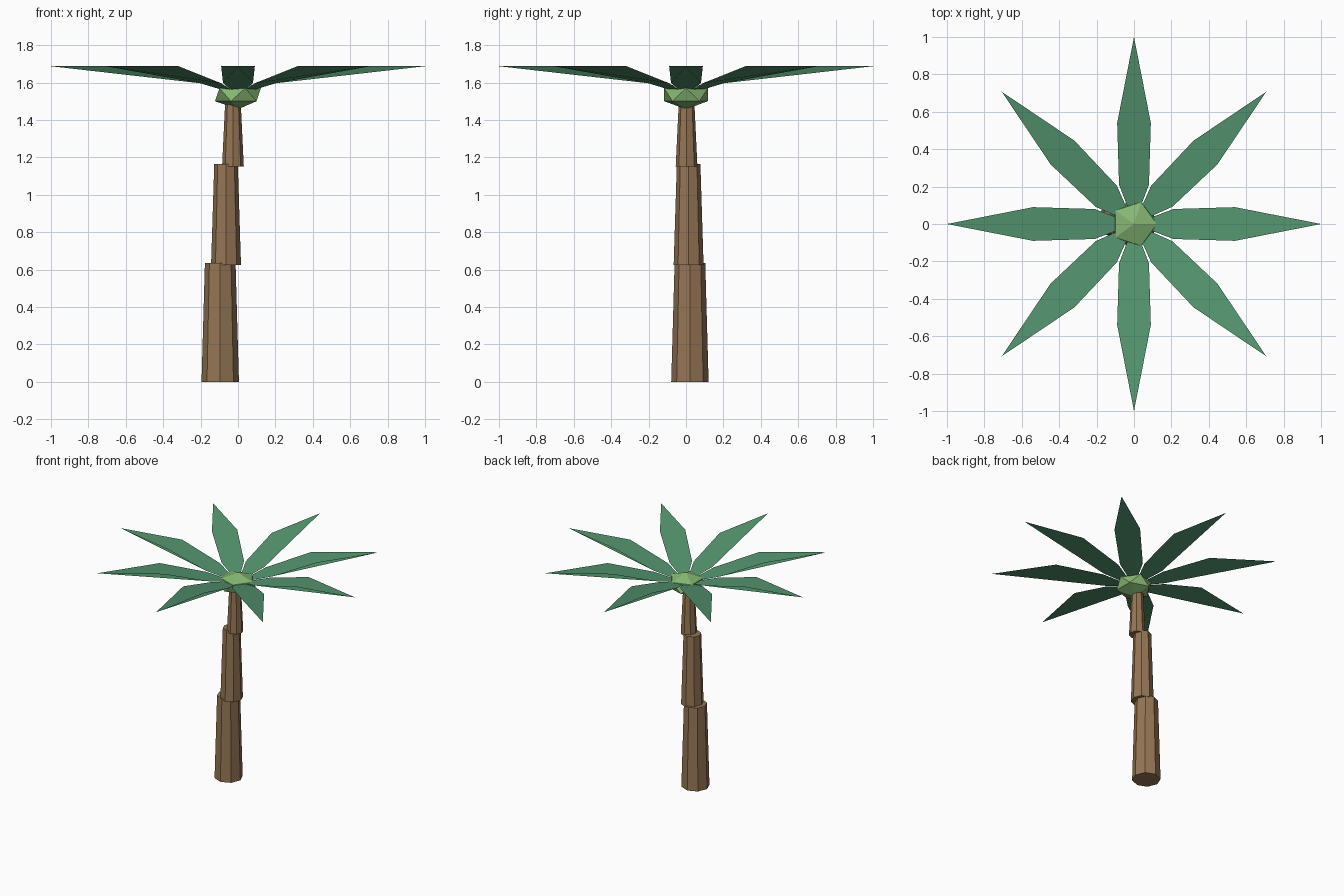
import bpy, bmesh, math
from mathutils import Matrix, Vector

cube = bpy.data.objects.get("Cube")
if cube:
    bpy.data.objects.remove(cube, do_unlink=True)


def material(name, rgb):
    mat = bpy.data.materials.new(name)
    mat.use_nodes = True
    mat.diffuse_color = (*rgb, 1)
    mat.node_tree.nodes["Principled BSDF"].inputs["Base Color"].default_value = (*rgb, 1)
    return mat


bark = material("bark_brown", (0.30, 0.18, 0.09))
leaf_green = material("leaf_green", (0.09, 0.30, 0.16))
crown_green = material("crown_light_green", (0.24, 0.48, 0.17))


def add_object(name, bm, mat):
    mesh = bpy.data.meshes.new(name)
    bm.to_mesh(mesh)
    bm.free()
    mesh.materials.append(mat)
    obj = bpy.data.objects.new(name, mesh)
    bpy.context.collection.objects.link(obj)
    return obj


# Trunk: three stacked eight-sided tapering segments, stepping sideways
segments = [
    ("trunk_lower", -0.095, 0.021, 0.0, 0.635, 0.1, 0.082),
    ("trunk_middle", -0.064, 0.014, 0.625, 1.165, 0.08, 0.063),
    ("trunk_upper", -0.027, 0.003, 1.152, 1.53, 0.058, 0.04),
]
for name, x, y, z0, z1, r0, r1 in segments:
    bm = bmesh.new()
    place = Matrix.Translation((x, y, (z0 + z1) / 2))
    bmesh.ops.create_cone(bm, cap_ends=True, segments=8, radius1=r0,
                          radius2=r1, depth=z1 - z0, matrix=place)
    add_object(name, bm, bark)

# Crown: flattened twenty-sided ball
bm = bmesh.new()
squash = Matrix.Translation((0, 0, 1.535)) @ Matrix.Diagonal((0.137, 0.137, 0.078, 1))
bmesh.ops.create_icosphere(bm, subdivisions=1, radius=1, matrix=squash)
add_object("crown", bm, crown_green)

# Fronds: eight thin leaves with raised shoulders
outline = [(0, 0, 1.535), (0.21, -0.08, 1.597), (0.54, -0.09, 1.687),
           (1, 0, 1.687), (0.54, 0.09, 1.687), (0.21, 0.08, 1.597)]
for i in range(8):
    turn = Matrix.Rotation(i * math.tau / 8, 4, "Z")
    bm = bmesh.new()
    bm.faces.new([bm.verts.new(turn @ Vector(p)) for p in outline])
    add_object(f"frond_{i + 1}", bm, leaf_green)
